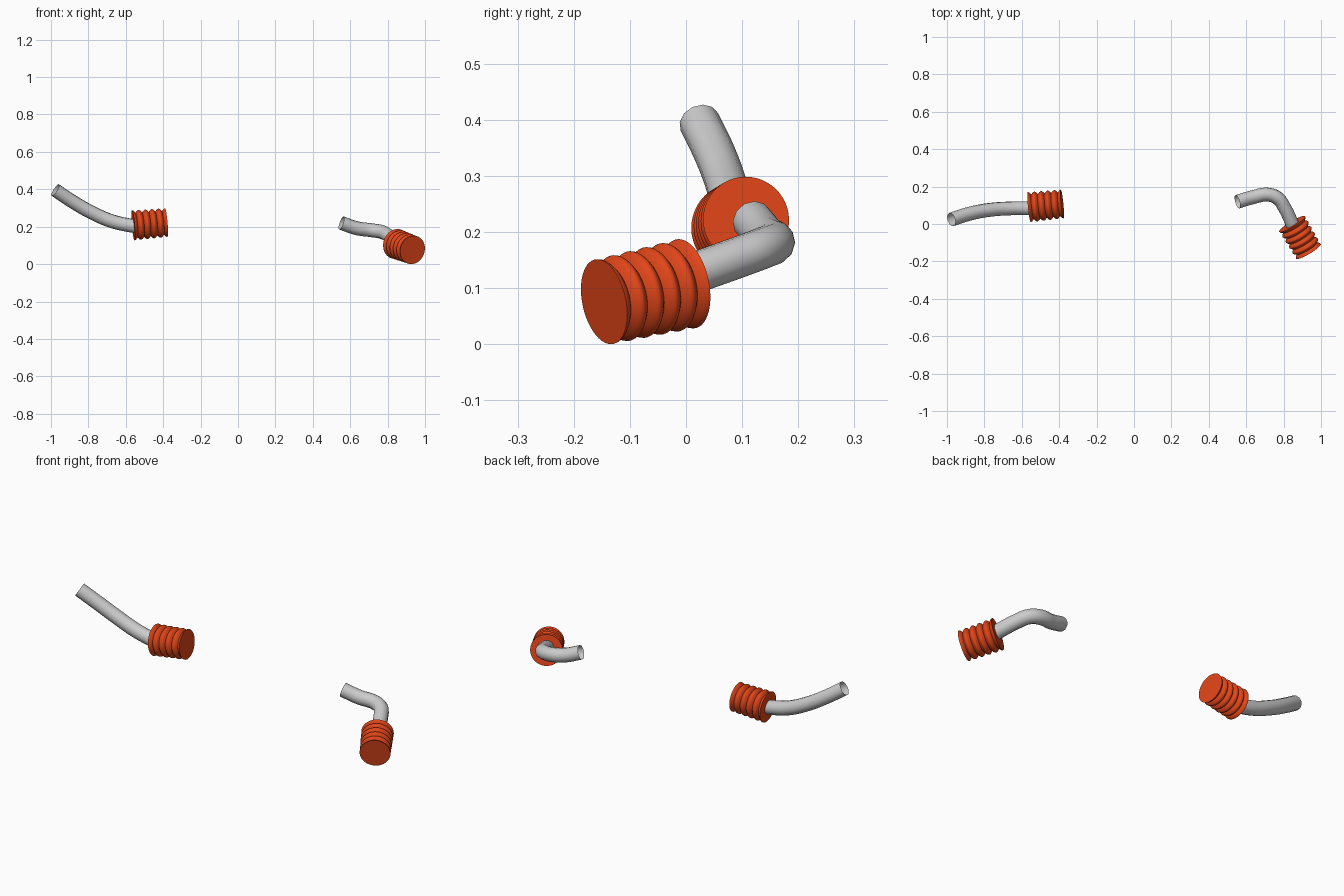
import bpy, bmesh, math
from mathutils import Vector

if "Cube" in bpy.data.objects:
    bpy.data.objects.remove(bpy.data.objects["Cube"])

rubber = bpy.data.materials.new("orange_rubber")
rubber.diffuse_color = (0.75, 0.06, 0.01, 1)
rubber.use_nodes = True
rubber.node_tree.nodes["Principled BSDF"].inputs["Base Color"].default_value = rubber.diffuse_color


def shade(obj, angle):
    bpy.ops.object.select_all(action='DESELECT')
    obj.select_set(True)
    bpy.context.view_layer.objects.active = obj
    bpy.ops.object.shade_smooth_by_angle(angle=math.radians(angle))


def tube(name, points, radius=0.037):
    """Open-ended bent pipe through the given points."""
    curve = bpy.data.curves.new(name, 'CURVE')
    curve.dimensions = '3D'
    curve.resolution_u = 8
    curve.bevel_depth = radius
    curve.bevel_resolution = 4
    curve.use_fill_caps = False
    spline = curve.splines.new('BEZIER')
    spline.bezier_points.add(len(points) - 1)
    for bp, co in zip(spline.bezier_points, points):
        bp.co = co
        bp.handle_left_type = bp.handle_right_type = 'AUTO'
    obj = bpy.data.objects.new(name, curve)
    bpy.context.collection.objects.link(obj)
    bpy.ops.object.select_all(action='DESELECT')
    obj.select_set(True)
    bpy.context.view_layer.objects.active = obj
    bpy.ops.object.convert(target='MESH')
    shade(bpy.context.object, 60)


def grip(name, start, end, r0=0.081, r1=0.077, depth=0.015, ridges=5, sides=48, steps=8):
    """Ribbed grip: rounded ridges with sharp valleys, flat capped ends."""
    start, end = Vector(start), Vector(end)
    axis = end - start
    rot = axis.to_track_quat('Z', 'Y')
    bm = bmesh.new()
    rings = []
    n = ridges * steps
    for i in range(n + 1):
        t = i / n
        r = r0 + (r1 - r0) * t - depth * (1 - abs(math.cos(math.pi * ridges * t)))
        ring = []
        for k in range(sides):
            a = 2 * math.pi * k / sides
            p = Vector((r * math.cos(a), r * math.sin(a), axis.length * t))
            ring.append(bm.verts.new(start + rot @ p))
        rings.append(ring)
    for a, b in zip(rings, rings[1:]):
        for k in range(sides):
            j = (k + 1) % sides
            bm.faces.new((a[k], a[j], b[j], b[k]))
    bm.faces.new(rings[0][::-1])
    bm.faces.new(rings[-1])
    mesh = bpy.data.meshes.new(name)
    bm.to_mesh(mesh)
    bm.free()
    mesh.materials.append(rubber)
    obj = bpy.data.objects.new(name, mesh)
    bpy.context.collection.objects.link(obj)
    shade(obj, 40)


# left handle: gently curved tube and grip
tube("left_tube", [(-0.977, 0.024, 0.396), (-0.89, 0.052, 0.338), (-0.79, 0.073, 0.280),
                   (-0.67, 0.083, 0.228), (-0.54, 0.084, 0.200)])
grip("left_grip", (-0.56, 0.090, 0.207), (-0.384, 0.107, 0.222))

# right handle: sharply bent tube and grip
tube("right_tube", [(0.553, 0.119, 0.220), (0.635, 0.143, 0.192), (0.715, 0.157, 0.181),
                    (0.768, 0.138, 0.172), (0.805, 0.087, 0.153), (0.855, -0.02, 0.115)])
grip("right_grip", (0.846, 0.0, 0.108), (0.933, -0.146, 0.076))
